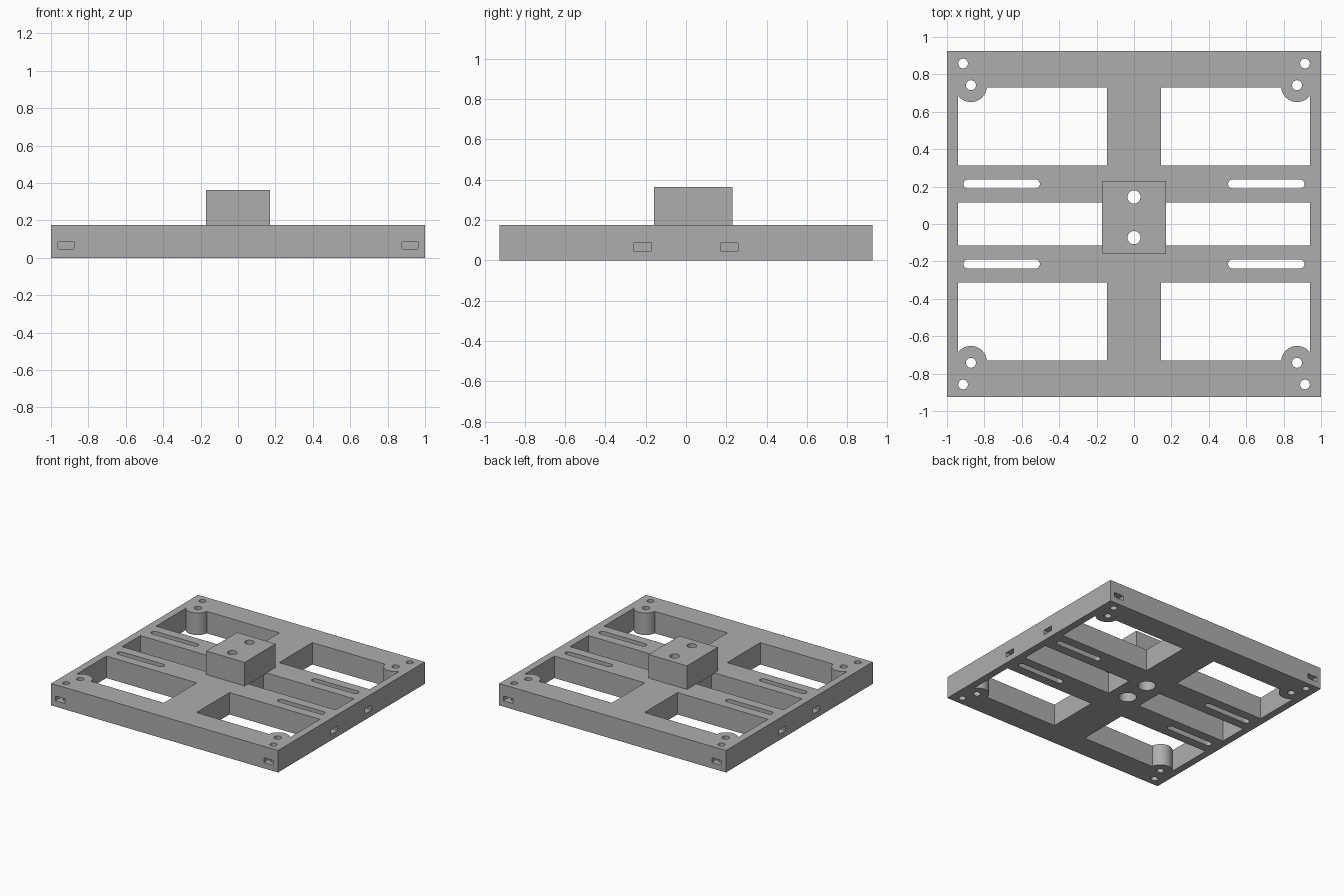
import bpy
import math

if "Cube" in bpy.data.objects:
    bpy.data.objects.remove(bpy.data.objects["Cube"], do_unlink=True)

THICK = 0.175
SIGNS = [(sx, sy) for sx in (-1, 1) for sy in (-1, 1)]

grey = bpy.data.materials.new("matte_grey")
grey.use_nodes = True
grey.diffuse_color = (0.42, 0.42, 0.42, 1)
grey.node_tree.nodes["Principled BSDF"].inputs["Base Color"].default_value = grey.diffuse_color


def box(name, x, y, z):
    """Box spanning three (min, max) ranges, in any order."""
    spans = [sorted(s) for s in (x, y, z)]
    bpy.ops.mesh.primitive_cube_add(size=1, location=[sum(s) / 2 for s in spans])
    ob = bpy.context.object
    ob.name = name
    ob.scale = [s[1] - s[0] for s in spans]
    bpy.ops.object.transform_apply(location=True, rotation=True, scale=True)
    ob.data.materials.append(grey)
    return ob


def rod(name, x, y, r, z, sides=40):
    """Vertical cylinder."""
    bpy.ops.mesh.primitive_cylinder_add(vertices=sides, radius=r, depth=z[1] - z[0],
                                        location=(x, y, sum(z) / 2))
    ob = bpy.context.object
    ob.name = name
    bpy.ops.object.transform_apply(location=True, rotation=True, scale=True)
    ob.data.materials.append(grey)
    return ob


def combine(target, tool, operation='DIFFERENCE'):
    """Apply a boolean and discard the tool."""
    tool.hide_render = True
    mod = target.modifiers.new("bool", 'BOOLEAN')
    mod.operation = operation
    mod.solver = 'EXACT'
    mod.object = tool
    bpy.context.view_layer.objects.active = target
    bpy.ops.object.modifier_apply(modifier=mod.name)
    bpy.data.objects.remove(tool, do_unlink=True)


through = (-0.1, 0.5)
frame = box("mounting_frame", (-1, 1), (-0.925, 0.925), (0, THICK))

# Corner windows, each leaving a round screw boss in its outer corner
for sx, sy in SIGNS:
    window = box("window", (sx * 0.144, sx * 0.942), (sy * 0.313, sy * 0.73), through)
    combine(window, rod("boss", sx * 0.872, sy * 0.738, 0.086, (-0.2, 0.6), 48))
    combine(frame, window)

# Middle windows
for sx in (-1, 1):
    combine(frame, box("window", (sx * 0.144, sx * 0.942), (-0.115, 0.115), through))

# Raised centre block
combine(frame, box("centre_block", (-0.17, 0.17), (-0.158, 0.23), (0.171, 0.363)), 'UNION')

# Screw holes, long slots and nut pockets
POCKET_Z = (0.047, 0.085)
for sx, sy in SIGNS:
    combine(frame, rod("corner_hole", sx * 0.914, sy * 0.858, 0.026, through, 24))
    combine(frame, rod("boss_hole", sx * 0.872, sy * 0.742, 0.027, through, 24))
    slot = box("slot", (sx * 0.527, sx * 0.888), (sy * 0.19, sy * 0.238), through)
    for x in (0.527, 0.888):
        combine(slot, rod("slot_end", sx * x, sy * 0.214, 0.024, through, 32), 'UNION')
    combine(frame, slot)
    combine(frame, box("front_pocket", (sx * 0.877, sx * 0.963), (sy * 0.815, sy * 1.1), POCKET_Z))
    combine(frame, box("side_pocket", (sx * 0.465, sx * 1.1), (sy * 0.172, sy * 0.257), POCKET_Z))

# Centre holes with a wide counterbore from below
for y in (0.144, -0.073):
    combine(frame, rod("centre_hole", 0, y, 0.035, through, 32))
    combine(frame, rod("counterbore", 0, y, 0.065, (-0.1, 0.22), 40))

bpy.ops.object.select_all(action='DESELECT')
frame.select_set(True)
bpy.context.view_layer.objects.active = frame
bpy.ops.object.shade_smooth_by_angle(angle=math.radians(30))
